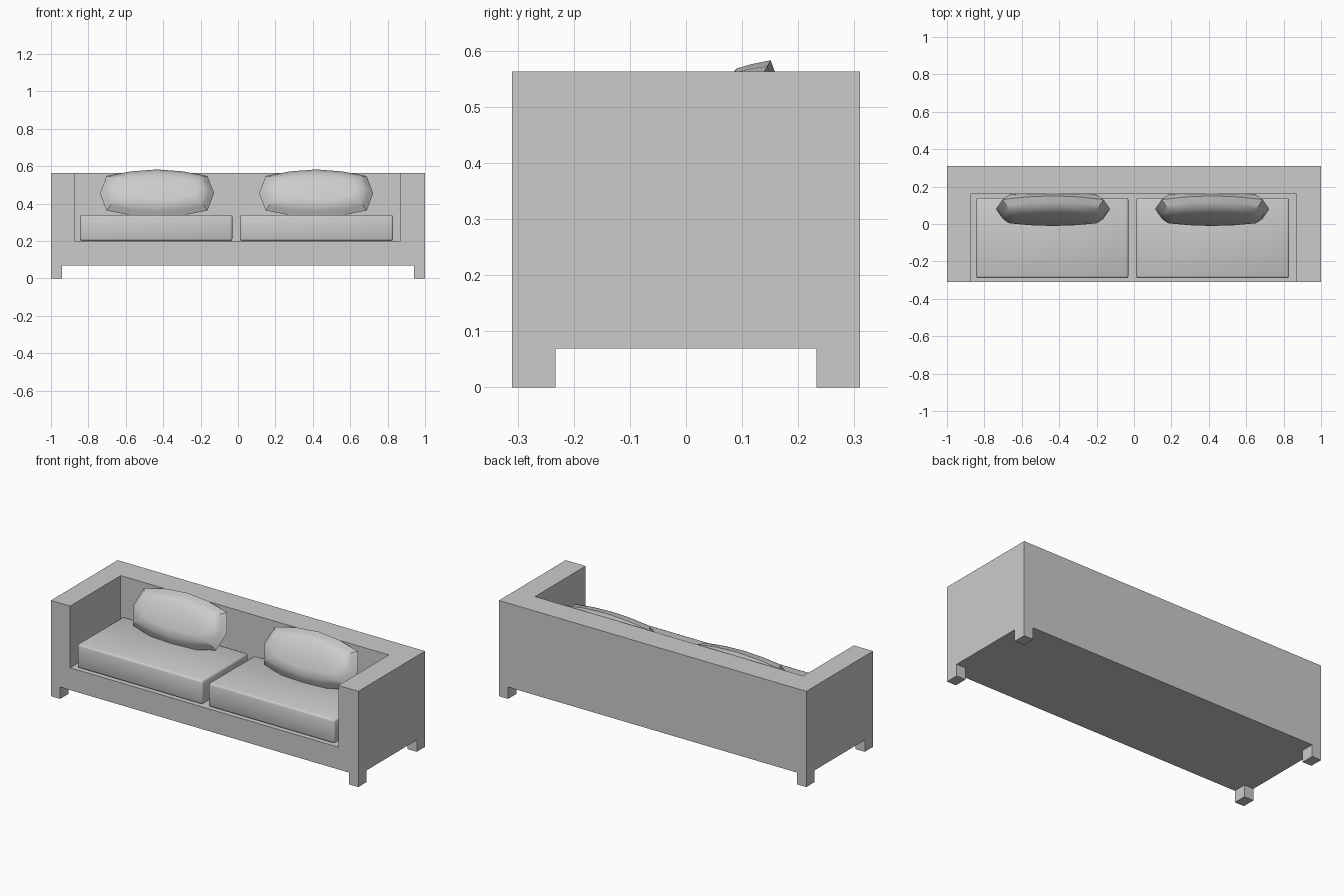
import bpy, bmesh, math
from mathutils import Matrix, Vector

if "Cube" in bpy.data.objects:
    bpy.data.objects.remove(bpy.data.objects["Cube"])


def finish(bm, name, smooth=None):
    bmesh.ops.recalc_face_normals(bm, faces=bm.faces[:])
    me = bpy.data.meshes.new(name)
    bm.to_mesh(me)
    bm.free()
    ob = bpy.data.objects.new(name, me)
    bpy.context.collection.objects.link(ob)
    if smooth:
        bpy.ops.object.select_all(action='DESELECT')
        ob.select_set(True)
        bpy.context.view_layer.objects.active = ob
        bpy.ops.object.shade_smooth_by_angle(angle=math.radians(smooth))
    return ob


# Sofa frame: one solid made of filled grid cells, keeping only outer faces
X = [-1, -0.94, -0.875, 0.87, 0.94, 1]
Y = [-0.31, -0.233, 0.16, 0.233, 0.31]
Z = [0, 0.069, 0.2, 0.563]
AX = (X, Y, Z)


def filled(c):
    i, j, k = c
    if not (0 <= i < 5 and 0 <= j < 4 and 0 <= k < 3):
        return False
    if k == 0:                      # legs
        return i in (0, 4) and j in (0, 3)
    if k == 1:                      # base
        return True
    return i != 2 or j >= 2         # arms and back


bm = bmesh.new()
for i in range(5):
    for j in range(4):
        for k in range(3):
            if not filled((i, j, k)):
                continue
            for a in range(3):
                for side in (0, 1):
                    n = [i, j, k]
                    n[a] += 2 * side - 1
                    if filled(n):
                        continue
                    quad = []
                    for p, q in ((0, 0), (1, 0), (1, 1), (0, 1)):
                        g = [i, j, k]
                        g[a] += side
                        g[(a + 1) % 3] += p
                        g[(a + 2) % 3] += q
                        quad.append(bm.verts.new([AX[d][g[d]] for d in range(3)]))
                    bm.faces.new(quad)
bmesh.ops.remove_doubles(bm, verts=bm.verts[:], dist=1e-5)
bmesh.ops.recalc_face_normals(bm, faces=bm.faces[:])
bmesh.ops.dissolve_limit(bm, angle_limit=0.01, verts=bm.verts[:], edges=bm.edges[:])
finish(bm, "sofa_frame")


# Seat cushions: softly bevelled boxes
def seat_cushion(name, x0, x1):
    lo, hi = Vector((x0, -0.29, 0.2)), Vector((x1, 0.14, 0.34))
    bm = bmesh.new()
    bmesh.ops.create_cube(bm, size=1, matrix=Matrix.Translation((lo + hi) / 2)
                          @ Matrix.Diagonal((*(hi - lo), 1)))
    bmesh.ops.bevel(bm, geom=bm.edges[:], offset=0.012, segments=2,
                    profile=0.5, affect='EDGES')
    finish(bm, name, 50)


# Back pillows: faceted lens made of stacked outline rings, leaning back
QUARTER = [(0.305, 0), (0.27, 0.105), (0.14, 0.134), (0, 0.146)]
OUTLINE = (QUARTER + [(-x, z) for x, z in QUARTER[-2::-1]]
           + [(-x, -z) for x, z in QUARTER[1:]]
           + [(x, -z) for x, z in QUARTER[-2:0:-1]])
# depth, inset
RINGS = [(-0.058, 0.085), (-0.046, 0.042), (-0.026, 0.022), (0, 0),
         (0.026, 0.022), (0.046, 0.042), (0.058, 0.085)]


def back_pillow(name, cx):
    bm = bmesh.new()
    rings = [[bm.verts.new((x * (1 - d / 0.305), y, z * (1 - d / 0.146)))
              for x, z in OUTLINE] for y, d in RINGS]
    n = len(OUTLINE)
    for a, b in zip(rings, rings[1:]):
        for i in range(n):
            bm.faces.new((a[i], a[(i + 1) % n], b[(i + 1) % n], b[i]))
    bm.faces.new(rings[0])
    bm.faces.new(rings[-1])
    bm.transform(Matrix.Translation((cx, 0.08, 0.455))
                 @ Matrix.Rotation(math.radians(-29), 4, 'X'))
    finish(bm, name, 40)


seat_cushion("left_seat_cushion", -0.845, -0.03)
seat_cushion("right_seat_cushion", 0.01, 0.83)
back_pillow("left_back_pillow", -0.433)
back_pillow("right_back_pillow", 0.418)
